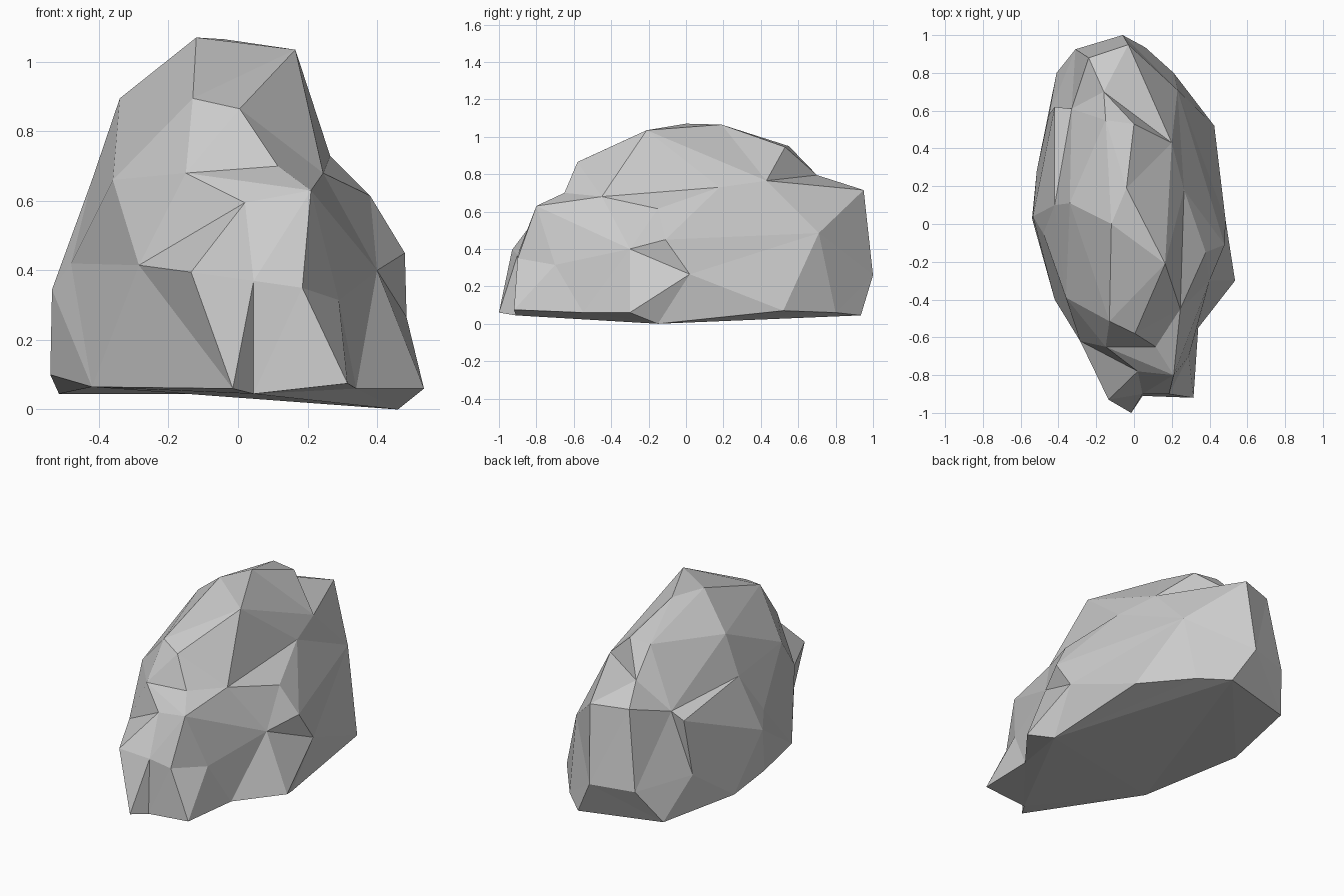
import bpy, bmesh
from mathutils import Vector

# Rock corners, gathered as rings from the ground up
base = [(-.015, -1, .06), (.045, -.91, .045), (.315, -.92, .075), (.34, -.55, .06),
        (.535, -.3, .06), (.46, -.15, 0), (.425, .52, .07), (.21, .8, .06),
        (.06, .935, .045), (-.41, .8, .05), (-.515, .28, .045), (-.54, .03, .1),
        (-.42, -.4, .065)]
flank = [(-.135, -.93, .395), (.045, -.9, .37), (.185, -.9, .35), (.29, -.7, .315),
         (.4, -.3, .4), (.485, .02, .265), (.23, .71, .485), (-.06, 1, .26),
         (-.31, .925, .25), (-.45, .58, .26), (-.535, .04, .345), (-.48, -.05, .42),
         (-.285, -.62, .415)]
shoulder = [(.21, -.8, .63), (.02, -.78, .595), (.48, -.11, .45), (.38, -.15, .615),
            (-.03, .95, .715), (-.24, .88, .71), (-.42, .62, .59), (-.33, .61, .62),
            (-.42, .1, .66), (-.36, -.39, .66)]
upper = [(-.15, -.65, .68), (.115, -.65, .7), (.245, -.45, .68), (.265, .18, .73),
         (.2, .43, .765), (-.16, .7, .795), (-.34, .11, .895), (-.13, -.515, .895),
         (.005, -.58, .865)]
crown = [(.165, -.21, 1.035), (-.12, 0, 1.07), (-.04, .19, 1.065), (0, .53, .945),
         (-.15, .55, .95)]


def on_ball(p):
    """Push a corner onto a unit ball around the rock's core."""
    return Vector((p[0] / .5, p[1] / .95, (p[2] - .4) / .55)).normalized()


# Skin the corners on a ball, then pull each one back to its place on the rock
bm = bmesh.new()
homes = {p: bm.verts.new(on_ball(p)) for p in base + flank + shoulder + upper + crown}
bmesh.ops.convex_hull(bm, input=list(bm.verts))
for p, v in homes.items():
    v.co = p

# Turn a few edges so the creases and hollows run the right way
for a, b in ((flank[0], upper[0]), (shoulder[1], upper[8]), (shoulder[1], upper[1]),
             (crown[0], shoulder[3]), (crown[3], shoulder[4]), (shoulder[6], flank[8])):
    edge = bm.edges.get((homes[a], homes[b]))
    if edge:
        bmesh.utils.edge_rotate(edge)
bmesh.ops.recalc_face_normals(bm, faces=bm.faces)

mesh = bpy.data.meshes.new("rock")
bm.to_mesh(mesh)
bm.free()
rock = bpy.data.objects.new("rock", mesh)
bpy.context.collection.objects.link(rock)
